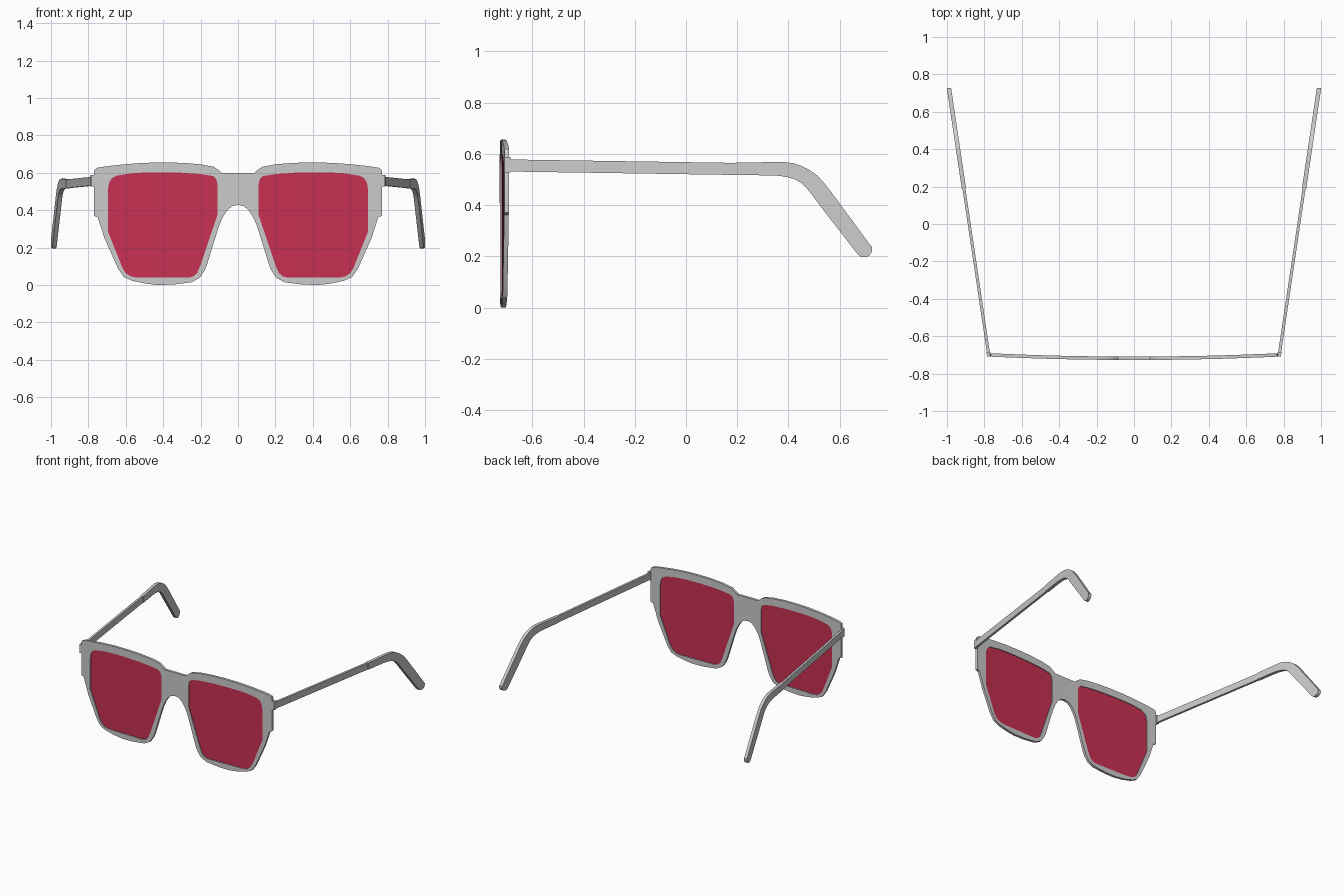
import bpy, bmesh, math
from mathutils import Vector

if "Cube" in bpy.data.objects:
    bpy.data.objects.remove(bpy.data.objects["Cube"])


def slab(name, loops, half, place, cuts=(), mirror=False):
    """Fill flat outlines (later loops are holes), thicken, slice, then map into place."""
    cu = bpy.data.curves.new(name + "_outline", 'CURVE')
    cu.dimensions, cu.fill_mode, cu.extrude = '2D', 'BOTH', half
    for pts in loops:
        sp = cu.splines.new('POLY')
        sp.points.add(len(pts) - 1)
        for p, (a, b) in zip(sp.points, pts):
            p.co = (a, b, 0, 1)
        sp.use_cyclic_u = True
    tmp = bpy.data.objects.new(name + "_tmp", cu)
    bpy.context.collection.objects.link(tmp)
    dg = bpy.context.evaluated_depsgraph_get()
    me = bpy.data.meshes.new_from_object(tmp.evaluated_get(dg))
    bpy.data.objects.remove(tmp)
    bm = bmesh.new()
    bm.from_mesh(me)
    bmesh.ops.remove_doubles(bm, verts=bm.verts, dist=1e-5)
    for c in cuts:
        bmesh.ops.bisect_plane(bm, geom=bm.verts[:] + bm.edges[:] + bm.faces[:],
                               plane_co=(c, 0, 0), plane_no=(1, 0, 0))
    for v in bm.verts:
        v.co = place(v.co)
    bmesh.ops.recalc_face_normals(bm, faces=bm.faces)
    bm.to_mesh(me)
    bm.free()
    me.name = name
    ob = bpy.data.objects.new(name, me)
    bpy.context.collection.objects.link(ob)
    if mirror:
        m = ob.modifiers.new("Mirror", 'MIRROR')
        m.use_mirror_merge = False
    bpy.ops.object.select_all(action='DESELECT')
    ob.select_set(True)
    bpy.context.view_layer.objects.active = ob
    bpy.ops.object.shade_smooth_by_angle(angle=math.radians(30))
    return ob


def wrap(co):
    """Stand the front upright and curve its ends backwards."""
    return Vector((co.x, -0.718 + 0.018 * (co.x / 0.77) ** 2 - co.z, co.y))


def splay(co):
    """Stand a temple upright, spreading outwards towards the back."""
    return Vector((co.z + 0.776 + 0.149 * (co.x + 0.705), co.x, co.y))


# Front frame: right half of the outline, mirrored, with two lens openings
half_rim = [(0.085, 0.598), (0.105, 0.615), (0.13, 0.632), (0.2, 0.645), (0.3, 0.653),
            (0.4, 0.655), (0.5, 0.653), (0.6, 0.646), (0.7, 0.635), (0.75, 0.627),
            (0.765, 0.619), (0.77, 0.605), (0.77, 0.37), (0.75, 0.362), (0.712, 0.245),
            (0.64, 0.085), (0.61, 0.042), (0.57, 0.024), (0.5, 0.008), (0.43, 0.0),
            (0.35, 0.002), (0.25, 0.014), (0.205, 0.038), (0.18, 0.075), (0.165, 0.11),
            (0.13, 0.225), (0.1, 0.32), (0.08, 0.365), (0.055, 0.402), (0.03, 0.422)]
opening = [(0.11, 0.54), (0.117, 0.566), (0.133, 0.582), (0.2, 0.593), (0.3, 0.6),
           (0.4, 0.602), (0.5, 0.601), (0.57, 0.597), (0.65, 0.584), (0.675, 0.57),
           (0.69, 0.545), (0.695, 0.51), (0.695, 0.285), (0.617, 0.09), (0.6, 0.063),
           (0.575, 0.046), (0.54, 0.039), (0.265, 0.039), (0.238, 0.046),
           (0.218, 0.065), (0.2, 0.107), (0.11, 0.375)]


def flip(pts):
    return [(-a, b) for a, b in reversed(pts)]


slices = [i * 0.0973 for i in range(-7, 8)]
slab("front_frame", [half_rim + [(0, 0.428)] + flip(half_rim), opening, flip(opening)],
     0.009, wrap, slices)

# Tinted lenses
lens = slab("lenses", [opening], 0.003, wrap, slices[8:], mirror=True)
red = bpy.data.materials.new("red_tint")
red.diffuse_color = (0.58, 0.03, 0.085, 1)
red.use_nodes = True
red.node_tree.nodes["Principled BSDF"].inputs["Base Color"].default_value = red.diffuse_color
lens.data.materials.clear()
lens.data.materials.append(red)

# Hinge blocks behind the frame corners
slab("hinges", [[(-0.708, 0.527), (-0.685, 0.527), (-0.685, 0.588), (-0.708, 0.588)]],
     0.01, splay, mirror=True)

# Temple arms
slab("temple_arms", [[(-0.7, 0.531), (0.22, 0.517), (0.22, 0.564), (-0.7, 0.578)]],
     0.008, splay, mirror=True)

# Curved ear tips with rounded ends
tip = [(0.717, 0.247)]
for i in range(1, 8):
    a = math.radians(37 - i * 180 / 8)
    tip.append((0.695 + 0.032 * math.cos(a), 0.228 + 0.032 * math.sin(a)))
tip += [(0.669, 0.209), (0.525, 0.395), (0.49, 0.442), (0.47, 0.467), (0.45, 0.486),
        (0.428, 0.499), (0.4, 0.508), (0.365, 0.514), (0.32, 0.516), (0.19, 0.517),
        (0.19, 0.565), (0.35, 0.568), (0.39, 0.567), (0.42, 0.563), (0.45, 0.553),
        (0.48, 0.538), (0.51, 0.517), (0.535, 0.491), (0.56, 0.46)]
slab("ear_tips", [tip], 0.0115, splay, mirror=True)
